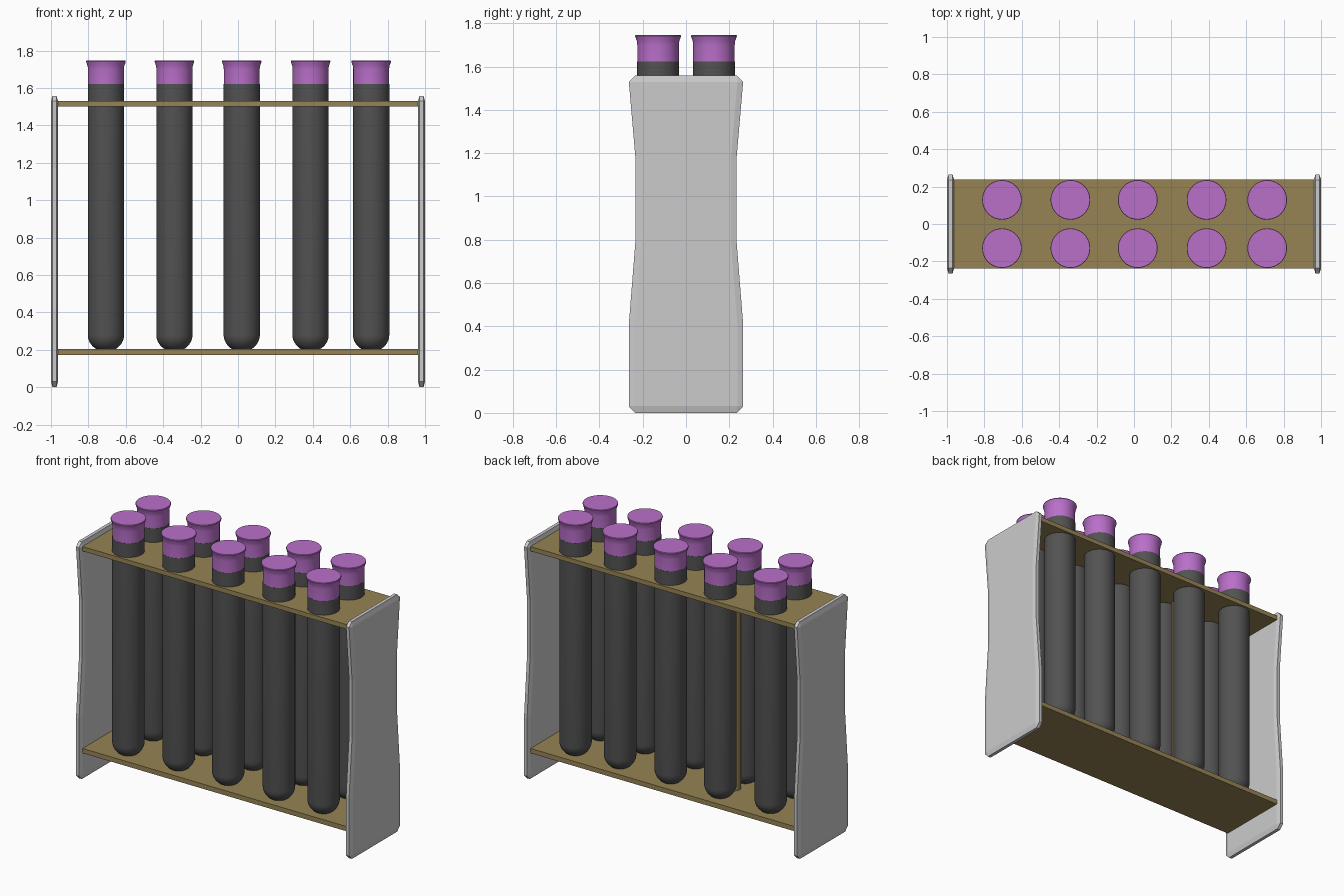
import bpy, bmesh, math

if "Cube" in bpy.data.objects:
    bpy.data.objects.remove(bpy.data.objects["Cube"])

TUBE_X = [-0.706, -0.34, 0.02, 0.388, 0.712]
TUBE_Y = [-0.129, 0.129]


def material(name, color):
    m = bpy.data.materials.new(name)
    m.diffuse_color = color
    m.use_nodes = True
    m.node_tree.nodes["Principled BSDF"].inputs["Base Color"].default_value = m.diffuse_color
    return m


GLASS = material("dark_glass", (0.085, 0.085, 0.085, 1))
PURPLE = material("purple_cap", (0.49, 0.16, 0.59, 1))
WOOD = material("tan_board", (0.31, 0.23, 0.09, 1))


def add_object(name, bm, mat=None, smooth=False):
    bmesh.ops.remove_doubles(bm, verts=bm.verts, dist=1e-5)
    bmesh.ops.recalc_face_normals(bm, faces=bm.faces)
    mesh = bpy.data.meshes.new(name)
    bm.to_mesh(mesh)
    bm.free()
    obj = bpy.data.objects.new(name, mesh)
    bpy.context.collection.objects.link(obj)
    if mat:
        mesh.materials.append(mat)
    if smooth:
        bpy.ops.object.select_all(action='DESELECT')
        obj.select_set(True)
        bpy.context.view_layer.objects.active = obj
        bpy.ops.object.shade_smooth_by_angle(angle=math.radians(35))
    return obj


def lathe(name, profile, x, y, mat, sides=40):
    """Revolve (radius, z) points around a vertical axis at x, y."""
    bm = bmesh.new()
    verts = [bm.verts.new((x + r, y, z)) for r, z in profile]
    edges = [bm.edges.new(pair) for pair in zip(verts, verts[1:])]
    bmesh.ops.spin(bm, geom=verts + edges, cent=(x, y, 0), axis=(0, 0, 1),
                   angle=2 * math.pi, steps=sides)
    return add_object(name, bm, mat, smooth=True)


def board(name, z0, z1):
    bm = bmesh.new()
    bmesh.ops.create_cube(bm, size=1)
    for v in bm.verts:
        v.co = (v.co.x * 1.93, v.co.y * 0.476, (z0 + z1) / 2 + v.co.z * (z1 - z0))
    return add_object(name, bm, WOOD)


# End panels: waisted outline with a chamfer around both faces
OUTER = [(0.235, 0), (0.264, 0.03), (0.264, 0.41), (0.233, 0.80),
         (0.233, 1.17), (0.264, 1.53), (0.235, 1.558)]
INNER = [(0.237, 0.032), (0.237, 0.032), (0.237, 0.41), (0.207, 0.80),
         (0.207, 1.17), (0.237, 1.528), (0.237, 1.528)]


def end_panel(name, side):
    bm = bmesh.new()
    rings = []
    for half, dx in ((INNER, -0.019), (OUTER, -0.011), (OUTER, 0.011), (INNER, 0.019)):
        loop = half + [(-y, z) for y, z in reversed(half)]
        rings.append([bm.verts.new((side * 0.981 + dx, y, z)) for y, z in loop])
    n = len(rings[0])
    for a, b in zip(rings, rings[1:]):
        for i in range(n):
            j = (i + 1) % n
            bm.faces.new((a[i], a[j], b[j], b[i]))
    bm.faces.new(rings[0])
    bm.faces.new(rings[-1])
    return add_object(name, bm)


end_panel("left_panel", -1)
end_panel("right_panel", 1)

# Shelves
board("bottom_shelf", 0.173, 0.204)
board("top_shelf", 1.50, 1.53)

# Upright post between the two rows
lathe("support_post", [(0.036, 0.19), (0.036, 1.51)], -0.355, 0, WOOD, 16)

# Tubes with rounded bottoms, and flared caps
R = 0.097
tube_profile = [(R * math.sin(a), 0.28 - 0.09 * math.cos(a))
                for a in (i * math.pi / 20 for i in range(11))]
tube_profile += [(R, 1.622), (0, 1.622)]
cap_profile = [(0, 1.62), (0.096, 1.62), (0.096, 1.70), (0.098, 1.718),
               (0.104, 1.734), (0.106, 1.741), (0.104, 1.746), (0, 1.746)]
for r, y in enumerate(TUBE_Y):
    for c, x in enumerate(TUBE_X):
        lathe(f"tube_{r}_{c}", tube_profile, x, y, GLASS)
        lathe(f"cap_{r}_{c}", cap_profile, x, y, PURPLE)
